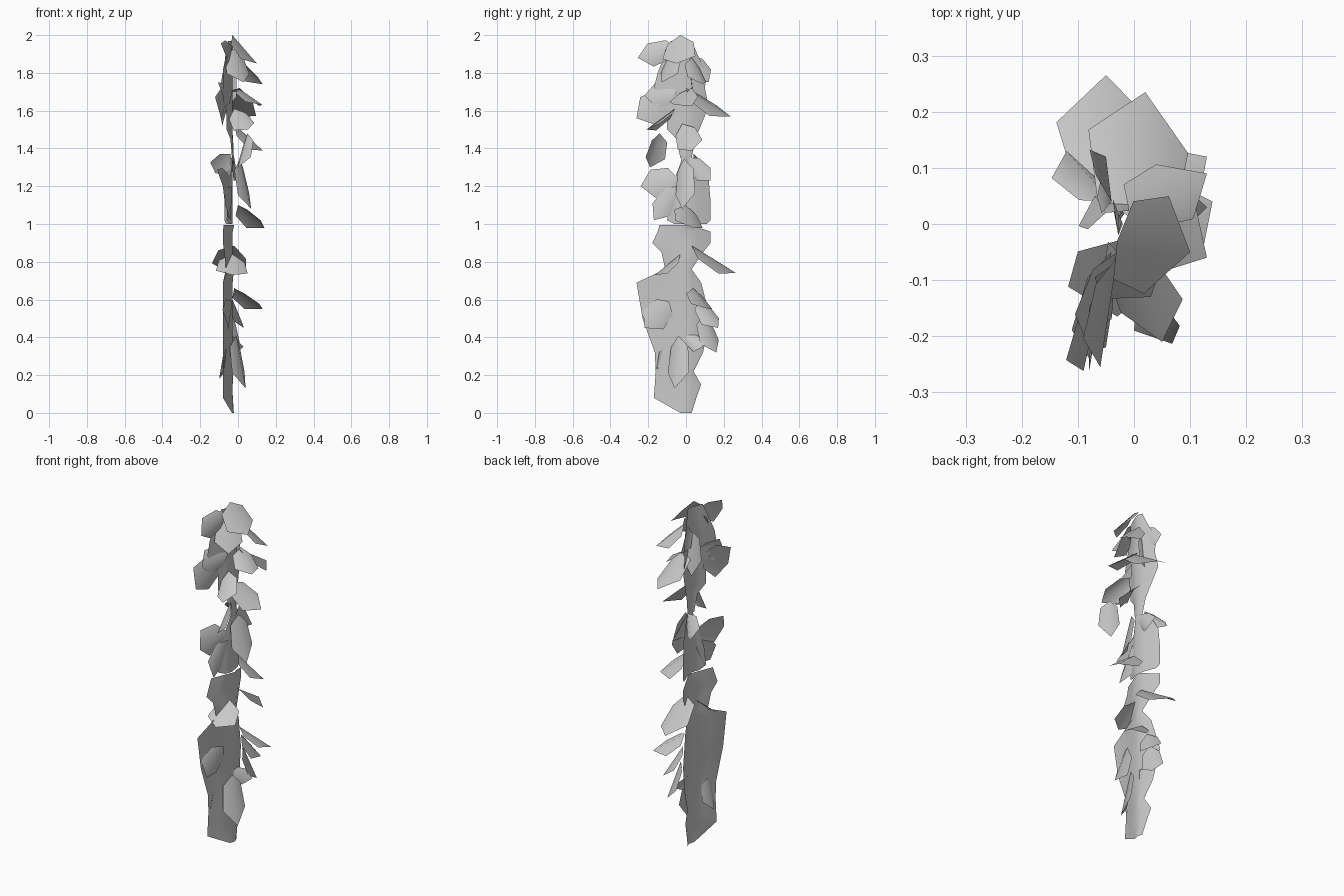
import bpy, bmesh
from mathutils import Vector

grey = bpy.data.materials.new("leaf grey")
grey.diffuse_color = (0.58, 0.58, 0.58, 1)

# facing directions for leaves
FACE = {"R": (1, 0, .25), "F": (.1, -1, .3), "U": (.3, 0, 1), "D": (.6, -.8, .2),
        "B": (.3, 1, .3), "Q": (.8, .5, .3), "S": (-.85, -.5, .1), "L": (-1, .2, .2),
        "T": (.85, -.5, .1), "W": (.8, -.25, .5), "V": (.15, .35, 1), "K": (-.4, .9, .2)}


def finish(bm, name):
    mesh = bpy.data.meshes.new(name)
    bm.to_mesh(mesh)
    bm.free()
    mesh.materials.append(grey)
    for p in mesh.polygons:
        p.use_smooth = True
    ob = bpy.data.objects.new(name, mesh)
    bpy.context.collection.objects.link(ob)


def leaf(name, base, tip, half, facing, fold=.026):
    """Angular leaf folded along its midrib, sides drooping."""
    a, b = Vector(base), Vector(tip)
    d = b - a
    side = Vector(FACE[facing]).cross(d).normalized()
    n = d.cross(side).normalized()
    if n.dot(Vector(FACE[facing])) < 0:
        n.negate()
    bm = bmesh.new()

    def pt(t, s):
        return bm.verts.new(a + d * t + side * half * s - n * fold * abs(s))
    mid = pt(.55, 0)
    ring = [pt(0, 0), pt(.2, -.8), pt(.68, -1), pt(1, 0), pt(.68, 1), pt(.2, .8)]
    for i, v in enumerate(ring):
        bm.faces.new((mid, v, ring[(i + 1) % 6]))
    finish(bm, name)


# backing foliage: sheet bent along the vine, rows of (z, y left, y right)
def sheet(name, rows, ridge=-.02):
    bm = bmesh.new()
    prev = None
    for z, l, r in rows:
        row = [bm.verts.new((ridge - min(.06, .4 * abs(y)), y, z))
               for y in (l, (l - .02) / 2, -.02, (r - .02) / 2, r)]
        if prev:
            for i in range(4):
                bm.faces.new((prev[i], prev[i + 1], row[i + 1], row[i]))
        prev = row
    finish(bm, name)


sheet("lower_foliage", [(0, -.03, .03), (.08, -.17, .055), (.15, -.165, .08), (.22, -.16, .04),
                        (.32, -.165, .09), (.5, -.23, .13), (.69, -.262, .08),
                        (.76, -.11, .03), (.85, -.13, .09), (.9, -.178, .13),
                        (.96, -.15, .13), (.995, -.14, .02)])
sheet("middle_foliage", [(1.0, -.06, .11), (1.02, -.1, .13), (1.12, -.09, .13),
                         (1.24, -.06, .12), (1.32, -.03, .08), (1.36, -.02, .02)])
sheet("upper_foliage", [(1.35, -.03, .03), (1.45, -.05, .05), (1.5, -.1, .07),
                        (1.62, -.1, .12), (1.72, -.17, .1), (1.8, -.15, .11),
                        (1.9, -.11, .06), (1.97, -.08, .03)])

# leaves on the upper half: base, tip, half width, facing
upper = [
    ((-.03, -.03, 2.0), (.10, -.05, 1.85), .09, "W"),
    ((-.03, -.06, 1.94), (-.06, -.255, 1.88), .065, "R"),
    ((-.02, -.06, 1.93), (.03, -.13, 1.75), .075, "D"),
    ((-.01, .03, 1.88), (.13, .09, 1.74), .06, "V"),
    ((-.04, .04, 1.88), (-.05, .12, 1.75), .05, "R"),
    ((-.03, -.05, 1.70), (-.08, -.22, 1.68), .07, "R"),
    ((-.05, -.08, 1.68), (-.09, -.262, 1.56), .09, "R"),
    ((-.02, -.06, 1.61), (.05, -.21, 1.50), .06, "F"),
    ((.01, .0, 1.72), (.02, .235, 1.57), .095, "U"),
    ((.0, .03, 1.72), (.13, -.06, 1.63), .07, "U"),
    ((-.02, -.02, 1.53), (.13, .03, 1.39), .07, "W"),
    ((.05, -.14, 1.48), (-.0, -.19, 1.30), .06, "S"),
    ((-.05, .02, 1.85), (-.07, .05, 1.60), .05, "K"),
]
# leaves around the middle
middle = [
    ((-.04, .04, 1.37), (-.12, .13, 1.27), .055, "B"),
    ((-.02, .02, 1.35), (.0, .13, 1.23), .05, "R"),
    ((-.04, -.05, 1.25), (-.08, -.24, 1.20), .08, "R"),
    ((-.03, -.05, 1.20), (-.04, -.17, 1.02), .06, "R"),
    ((.01, -.01, 1.345), (.07, -.02, 1.08), .06, "T"),
    ((.0, .0, 1.10), (.14, .04, .98), .085, "V"),
    ((-.02, .03, .885), (-.05, .265, .74), .095, "U"),
    ((-.03, -.03, .84), (-.03, -.165, .73), .085, "F"),
]
# leaves on the lower half
lower = [
    ((-.02, .04, .66), (.13, .12, .55), .07, "V"),
    ((-.03, .07, .60), (.03, .17, .45), .06, "Q"),
    ((-.03, .09, .52), (.01, .16, .32), .06, "Q"),
    ((-.03, -.09, .59), (-.05, -.22, .45), .075, "R"),
    ((-.01, -.04, .41), (.04, -.06, .13), .065, "T"),
    ((-.03, .0, .41), (.03, .09, .35), .045, "R"),
    ((-.07, -.10, .36), (-.10, -.11, .18), .045, "L"),
]
for group, leaves in (("upper", upper), ("middle", middle), ("lower", lower)):
    for i, spec in enumerate(leaves):
        leaf(f"{group}_leaf_{i + 1}", *spec)
